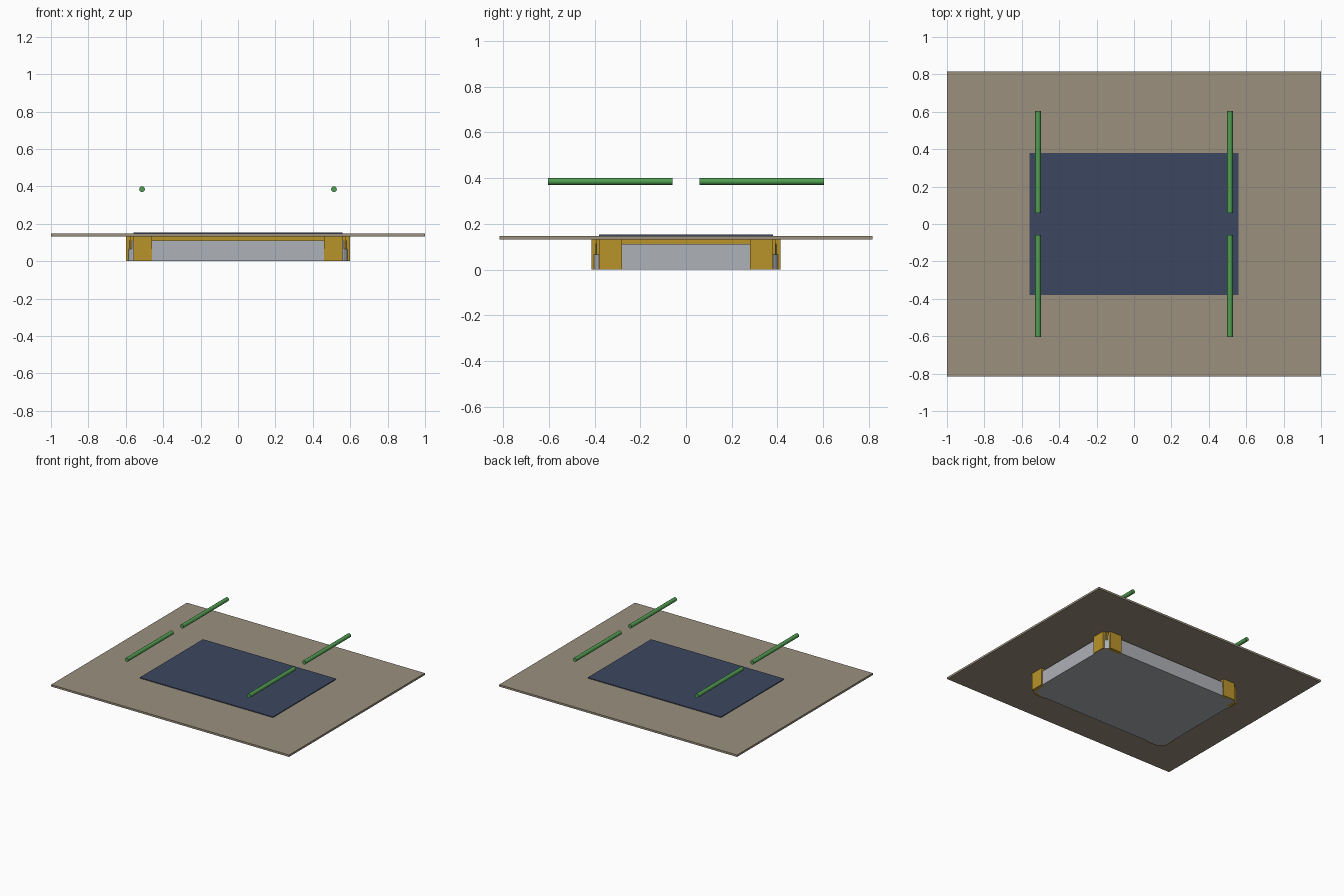
import bpy, bmesh, math
from mathutils import Matrix

cube = bpy.data.objects.get("Cube")
if cube:
    bpy.data.objects.remove(cube, do_unlink=True)


def material(name, srgb):
    color = [(c / 255) ** 2.2 for c in srgb] + [1]
    mat = bpy.data.materials.new(name)
    mat.use_nodes = True
    mat.diffuse_color = color
    mat.node_tree.nodes["Principled BSDF"].inputs["Base Color"].default_value = color
    return mat


TAUPE = material("taupe board", (153, 143, 125))
NAVY = material("navy sheet", (62, 72, 97))
GOLD = material("gold bracket", (184, 146, 46))
GREY = material("grey metal", (172, 175, 181))
GREEN = material("green rod", (82, 155, 82))


def finish(name, bm, mat):
    bmesh.ops.recalc_face_normals(bm, faces=bm.faces)
    mesh = bpy.data.meshes.new(name)
    bm.to_mesh(mesh)
    bm.free()
    mesh.materials.append(mat)
    obj = bpy.data.objects.new(name, mesh)
    bpy.context.collection.objects.link(obj)
    return obj


def box(name, x, y, z, mat):
    """Box from its ranges along each axis; reversed ranges are allowed."""
    bm = bmesh.new()
    size = [abs(b - a) for a, b in (x, y, z)]
    mid = [(a + b) / 2 for a, b in (x, y, z)]
    bmesh.ops.create_cube(bm, size=1, matrix=Matrix.Translation(mid) @ Matrix.Diagonal((*size, 1)))
    return finish(name, bm, mat)


def rounded_slab(name, hx, hy, z, radius, mat):
    """Rectangular slab with rounded vertical corners."""
    bm = bmesh.new()
    ring = []
    for corner, (sx, sy) in enumerate([(1, 1), (-1, 1), (-1, -1), (1, -1)]):
        for step in range(7):
            a = math.pi / 2 * (corner + step / 6)
            ring.append(bm.verts.new((sx * (hx - radius) + radius * math.cos(a),
                                      sy * (hy - radius) + radius * math.sin(a), z[0])))
    face = bm.faces.new(ring)
    top = bmesh.ops.extrude_face_region(bm, geom=[face])["geom"]
    bmesh.ops.translate(bm, vec=(0, 0, z[1] - z[0]),
                        verts=[v for v in top if isinstance(v, bmesh.types.BMVert)])
    return finish(name, bm, mat)


# Board and the sheet lying on it
box("board", (-1, 1), (-0.815, 0.815), (0.132, 0.147), TAUPE)
box("sheet", (-0.56, 0.56), (-0.38, 0.38), (0.147, 0.153), NAVY)

# Tray below the board: lower pan, upper pan, recessed frame
rounded_slab("lower_pan", 0.592, 0.406, (0, 0.066), 0.05, GREY)
rounded_slab("upper_pan", 0.588, 0.402, (0.066, 0.112), 0.05, GREY)
box("frame", (-0.56, 0.56), (-0.375, 0.375), (0.112, 0.132), GOLD)

# Corner brackets: an outer plate on each side and a filler block behind them
for sx, side in ((-1, "right"), (1, "left")):
    for sy, end in ((-1, "front"), (1, "back")):
        tag = f"{end}_{side}"
        box(f"bracket_long_{tag}", (sx * 0.46, sx * 0.56), (sy * 0.385, sy * 0.414), (0, 0.132), GOLD)
        box(f"bracket_short_{tag}", (sx * 0.57, sx * 0.6), (sy * 0.28, sy * 0.38), (0, 0.132), GOLD)
        box(f"bracket_block_{tag}", (sx * 0.46, sx * 0.578), (sy * 0.28, sy * 0.392), (0.066, 0.132), GOLD)

# Four floating rods
for sx, side in ((-1, "right"), (1, "left")):
    for sy, end in ((-1, "front"), (1, "back")):
        bm = bmesh.new()
        place = Matrix.Translation((sx * 0.513, sy * 0.332, 0.385)) @ Matrix.Rotation(math.pi / 2, 4, "X")
        bmesh.ops.create_cone(bm, cap_ends=True, segments=24, radius1=0.015, radius2=0.015,
                              depth=0.544, matrix=place)
        rod = finish(f"rod_{end}_{side}", bm, GREEN)
        bpy.ops.object.select_all(action="DESELECT")
        rod.select_set(True)
        bpy.context.view_layer.objects.active = rod
        bpy.ops.object.shade_smooth_by_angle()
